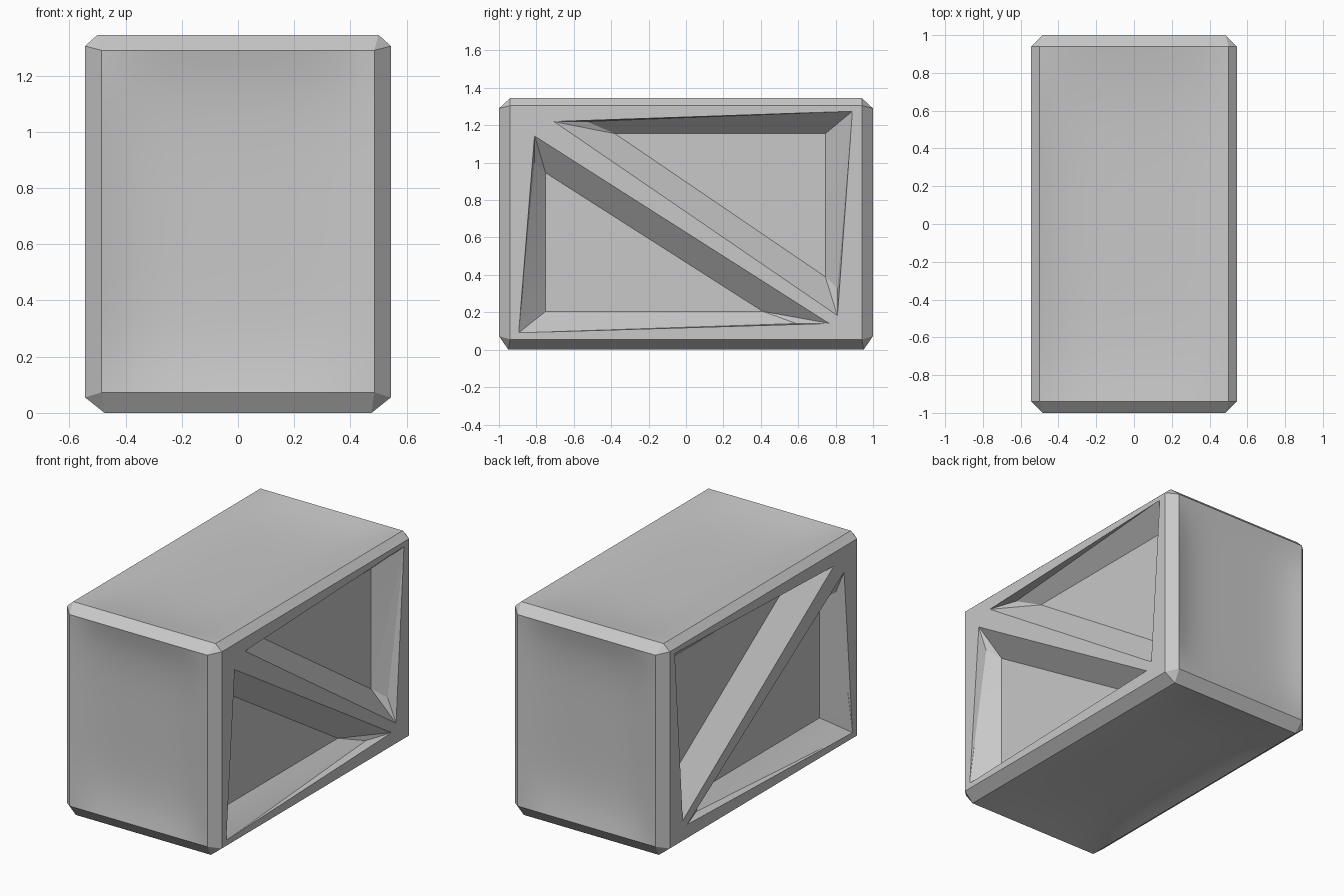
import bpy
import bmesh
import math

default_cube = bpy.data.objects.get("Cube")
if default_cube:
    bpy.data.objects.remove(default_cube, do_unlink=True)

SIDE_X, RIM, MID, FLOOR = 0.544, 0.546, 0.485, 0.414
HEIGHT, DENT = 1.345, 0.04

grey = bpy.data.materials.new("mid_grey")
grey.use_nodes = True
grey.diffuse_color = (0.58, 0.58, 0.58, 1)
grey.node_tree.nodes["Principled BSDF"].inputs["Base Color"].default_value = (0.58, 0.58, 0.58, 1)


def hull_object(name, points):
    """Solid wrapped around a few corner points."""
    bm = bmesh.new()
    for p in points:
        bm.verts.new(p)
    result = bmesh.ops.convex_hull(bm, input=bm.verts[:])
    loose = {g for g in result["geom_interior"] + result["geom_unused"]
             if isinstance(g, bmesh.types.BMVert)}
    bmesh.ops.delete(bm, geom=list(loose), context="VERTS")
    bmesh.ops.dissolve_limit(bm, angle_limit=math.radians(1),
                             verts=bm.verts[:], edges=bm.edges[:])
    bmesh.ops.recalc_face_normals(bm, faces=bm.faces[:])
    mesh = bpy.data.meshes.new(name)
    bm.to_mesh(mesh)
    bm.free()
    mesh.materials.append(grey)
    obj = bpy.data.objects.new(name, mesh)
    bpy.context.collection.objects.link(obj)
    return obj


def dent_panels(obj):
    """Press the top, bottom, front and back panels gently inwards."""
    bm = bmesh.new()
    bm.from_mesh(obj.data)
    panels = [f for f in bm.faces if max(abs(f.normal.y), abs(f.normal.z)) > 0.99]
    edges = {e for f in panels for e in f.edges}
    bmesh.ops.subdivide_edges(bm, edges=list(edges), cuts=15, use_grid_fill=True)
    middle = HEIGHT / 2

    def falloff(u, v):
        return DENT * max(0, 1 - u ** 4) * max(0, 1 - v ** 4)

    for v in bm.verts:
        x, y, z = v.co
        if abs(z - middle) > middle - 0.001:
            up = z > middle
            amount = falloff(x / (0.50 if up else 0.475), y / (0.94 if up else 0.95))
            v.co.z += -amount if up else amount
        elif abs(y) > 0.999:
            v.co.y -= math.copysign(falloff(x / 0.485, (z - 0.6815) / 0.6085), y)
    bm.to_mesh(obj.data)
    bm.free()


# Chamfered block: three flat-face corners meet at each box corner
corners = []
for sx in (-1, 1):
    for sy in (-1, 1):
        corners += [(sx * 0.50, sy * 0.94, HEIGHT), (sx * 0.475, sy * 0.95, 0),
                    (sx * SIDE_X, sy * 0.94, 1.305), (sx * SIDE_X, sy * 0.94, 0.055),
                    (sx * 0.485, sy, 1.29), (sx * 0.485, sy, 0.073)]
crate = hull_object("crate_body", corners)
dent_panels(crate)

# Triangular recesses either side of the diagonal brace: rim, crease and floor
upper = {RIM: [(-0.71, 1.22), (0.89, 1.275), (0.81, 0.18)],
         MID: [(-0.53, 1.22), (0.81, 1.22), (0.81, 0.33)],
         FLOOR: [(-0.38, 1.155), (0.745, 1.155), (0.745, 0.39)]}
lower = {RIM: [(-0.81, 1.145), (-0.895, 0.09), (0.77, 0.14)],
         MID: [(-0.81, 1.0), (-0.81, 0.14), (0.59, 0.14)],
         FLOOR: [(-0.75, 0.945), (-0.75, 0.205), (0.41, 0.205)]}

bpy.ops.object.select_all(action="DESELECT")
bpy.context.view_layer.objects.active = crate
crate.select_set(True)
for side in (-1, 1):
    for rings in (upper, lower):
        cutter = hull_object("recess_cutter", [(side * x, y, z)
                             for x, ring in rings.items() for y, z in ring])
        cutter.hide_render = True
        cut = crate.modifiers.new("recess", "BOOLEAN")
        cut.operation = "DIFFERENCE"
        cut.solver = "EXACT"
        cut.object = cutter
        bpy.ops.object.modifier_apply(modifier=cut.name)
        bpy.data.objects.remove(cutter, do_unlink=True)

# Smooth the dents, keeping chamfers and recess edges sharp
bpy.ops.object.shade_smooth_by_angle(angle=math.radians(18))
